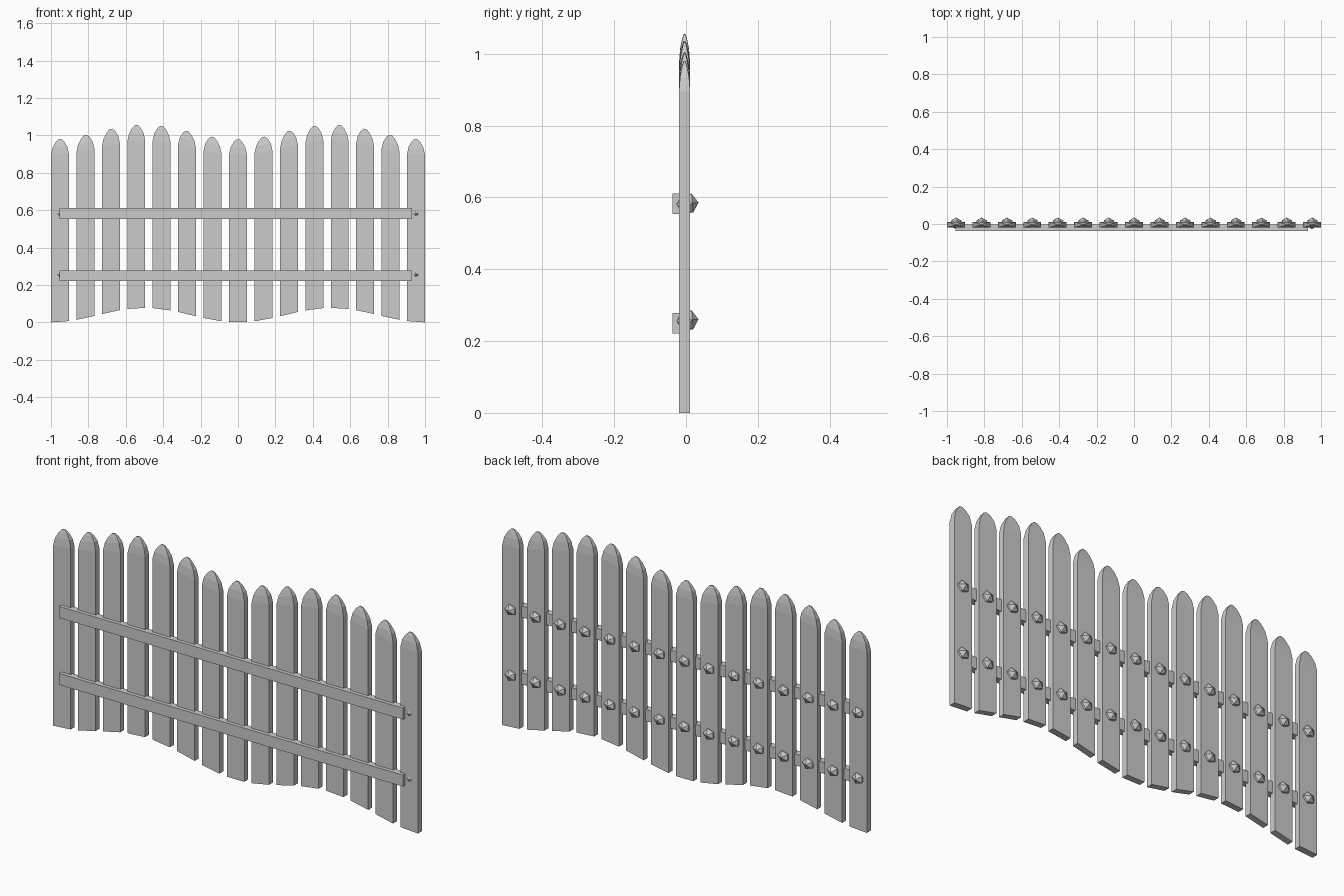
import bpy, bmesh, math
from mathutils import Matrix, Vector

if "Cube" in bpy.data.objects:
    bpy.data.objects.remove(bpy.data.objects["Cube"])


def wave(x):
    return 0.039 * (1 - math.cos(2 * math.pi * x))


def finish(bm, name):
    bmesh.ops.recalc_face_normals(bm, faces=bm.faces[:])
    me = bpy.data.meshes.new(name)
    bm.to_mesh(me)
    bm.free()
    ob = bpy.data.objects.new(name, me)
    bpy.context.collection.objects.link(ob)
    return ob


# picket outline: (height, half width, half depth), tapering to a rounded point
LEVELS = [(0.0, 0.048, 0.0155), (0.895, 0.048, 0.0155), (0.935, 0.039, 0.0125),
          (0.963, 0.023, 0.007), (0.978, 0.008, 0.0025)]


def picket(name, cx):
    bm = bmesh.new()
    cy = -0.004
    rings = []
    for z, hw, hd in LEVELS:
        rings.append([bm.verts.new((cx + sx * hw, cy + sy * hd, z + wave(cx + sx * hw)))
                      for sx, sy in ((-1, -1), (1, -1), (1, 1), (-1, 1))])
    for a, b in zip(rings, rings[1:]):
        for i in range(4):
            j = (i + 1) % 4
            bm.faces.new((a[i], a[j], b[j], b[i]))
    bm.faces.new(rings[0])
    bm.faces.new(rings[-1])
    finish(bm, name)


def rail(name, z):
    bm = bmesh.new()
    size = Matrix.Diagonal((1.885, 0.034, 0.057, 1))
    bmesh.ops.create_cube(bm, size=1, matrix=Matrix.Translation((-0.012, -0.021, z)) @ size)
    finish(bm, name)


def nail(name, x, z):
    bm = bmesh.new()
    m = (Matrix.Translation((x, 0.004, z)) @ Matrix.Diagonal((1.1, 1, 1, 1))
         @ Matrix.Rotation(math.radians(-85), 4, 'X'))
    bmesh.ops.create_icosphere(bm, subdivisions=1, radius=0.031, matrix=m)
    finish(bm, name)


RAIL_Z = (0.25, 0.582)

# pickets with faceted nail heads
for i in range(15):
    x = -0.952 + i * 1.904 / 14
    picket(f"picket_{i + 1}", x)
    for n, z in zip(("lower", "upper"), RAIL_Z):
        nail(f"{n}_nail_{i + 1}", x, z + (0.008 if n == "lower" else 0.001))

# horizontal rails
for n, z in zip(("lower", "upper"), RAIL_Z):
    rail(f"{n}_rail", z)
